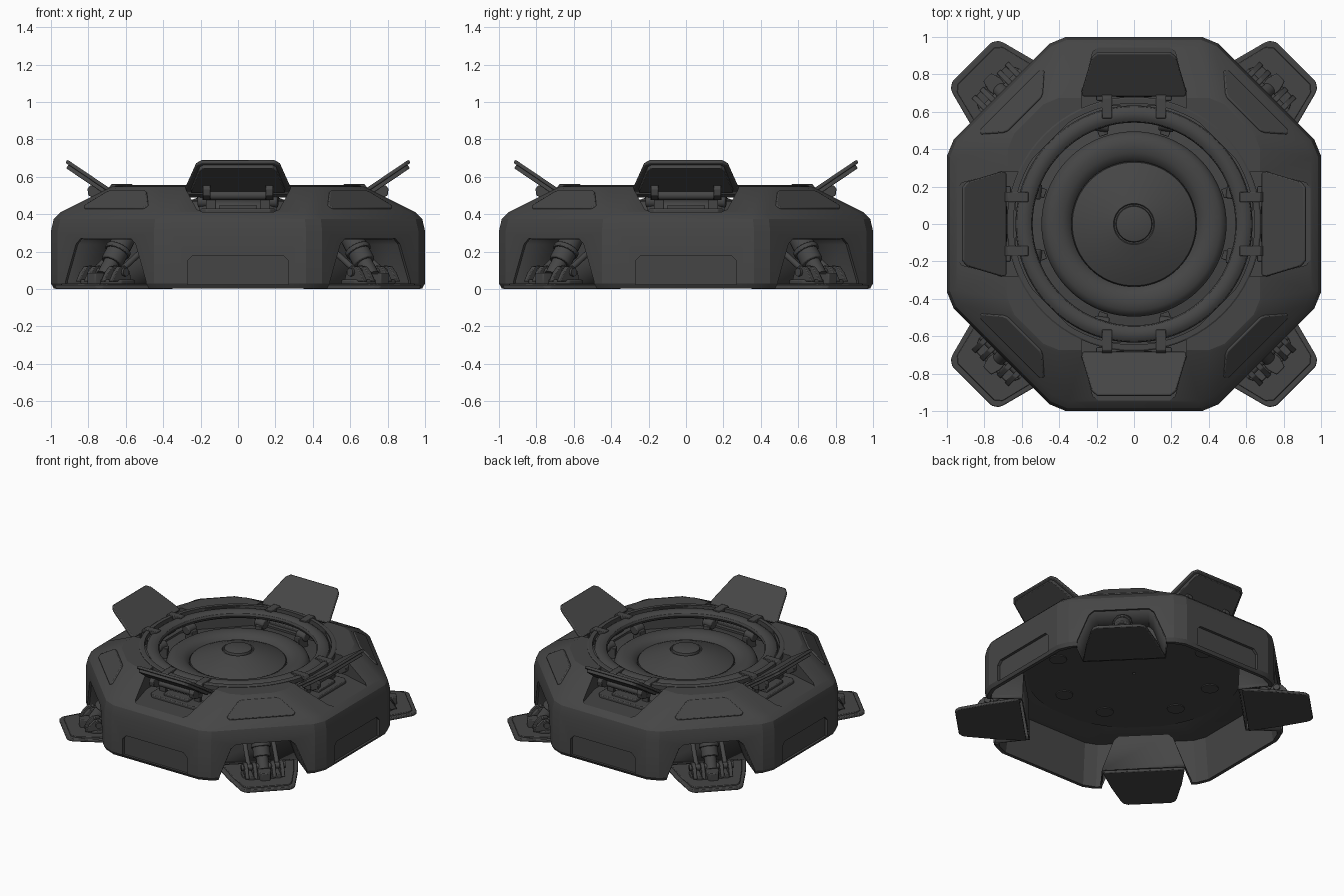
import bpy, bmesh
from math import sin, cos, pi, radians, sqrt
from mathutils import Matrix, Vector

if "Cube" in bpy.data.objects:
    bpy.data.objects.remove(bpy.data.objects["Cube"])

dark = bpy.data.materials.new("dark_grey")
dark.diffuse_color = (0.06, 0.06, 0.06, 1)
dark.use_nodes = True
dark.node_tree.nodes["Principled BSDF"].inputs["Base Color"].default_value = dark.diffuse_color
CARDINAL = [0, 90, 180, 270]
DIAGONAL = [45, 135, 225, 315]


def finish(name, bm, bevel=0.0, angle=30):
    bmesh.ops.recalc_face_normals(bm, faces=bm.faces)
    me = bpy.data.meshes.new(name)
    bm.to_mesh(me)
    bm.free()
    me.shade_smooth()
    me.set_sharp_from_angle(angle=radians(angle))
    me.materials.append(dark)
    ob = bpy.data.objects.new(name, me)
    bpy.context.collection.objects.link(ob)
    if bevel:
        m = ob.modifiers.new("bevel", 'BEVEL')
        m.width, m.segments, m.limit_method = bevel, 2, 'ANGLE'
    return ob


def frame(ang, r, z, tilt=0):
    """local x = tangent, local y = outward tilted upwards"""
    return (Matrix.Rotation(radians(ang - 90), 4, 'Z') @ Matrix.Translation((0, r, z))
            @ Matrix.Rotation(radians(tilt), 4, 'X'))


def side_frame(ang, t):
    """local x = outward, local y = up, local z = tangent"""
    return (Matrix.Rotation(radians(ang), 4, 'Z') @ Matrix.Translation((0, t, 0))
            @ Matrix.Rotation(radians(90), 4, 'X'))


def mirrored(half):
    return half + [(-x, y) for x, y in reversed(half)]


def add_slab(bm, pts, z0, z1, mat):
    lo = [bm.verts.new(mat @ Vector((x, y, z0))) for x, y in pts]
    hi = [bm.verts.new(mat @ Vector((x, y, z1))) for x, y in pts]
    n = len(pts)
    bm.faces.new(lo[::-1])
    bm.faces.new(hi)
    for i in range(n):
        bm.faces.new((lo[i], lo[(i + 1) % n], hi[(i + 1) % n], hi[i]))


def slab(name, pts, z0, z1, mat, bevel=0.006):
    bm = bmesh.new()
    add_slab(bm, pts, z0, z1, mat)
    return finish(name, bm, bevel)


def loft(name, rings, close=False, caps=False):
    bm = bmesh.new()
    vr = [[bm.verts.new(p) for p in ring] for ring in rings]
    n = len(vr[0])
    for k in range(len(vr) - (0 if close else 1)):
        a, b = vr[k], vr[(k + 1) % len(vr)]
        for i in range(n):
            bm.faces.new((a[i], a[(i + 1) % n], b[(i + 1) % n], b[i]))
    if caps:
        bm.faces.new(vr[0])
        bm.faces.new(vr[-1])
    return finish(name, bm)


def lathe(name, prof, close=False, caps=False, seg=72):
    return loft(name, [[(r * cos(2 * pi * i / seg), r * sin(2 * pi * i / seg), z)
                        for i in range(seg)] for r, z in prof], close, caps)


def rod(name, a, b, radius, bevel=0.0, seg=20):
    a, b = Vector(a), Vector(b)
    rot = (b - a).to_track_quat('Z', 'Y').to_matrix().to_4x4()
    bm = bmesh.new()
    bmesh.ops.create_cone(bm, cap_ends=True, segments=seg, radius1=radius, radius2=radius,
                          depth=(b - a).length, matrix=Matrix.Translation((a + b) / 2) @ rot)
    return finish(name, bm, bevel)


def octagon(c, d, z, s=0.05):
    """octagon with side distances c (cardinal) and d (diagonal), corners cut by s"""
    a, h, pts = d * sqrt(2) - c, s / sqrt(2), []
    for k in range(4):
        m = Matrix.Rotation(-k * pi / 2, 3, 'Z')
        for x, y in [(-a - h, c - h), (-a + s, c), (a - s, c), (a + h, c - h)]:
            pts.append(m @ Vector((x, y, z)))
    return pts


# main shell: faceted outside, open pit on top, hollow below
body = loft("body_shell", [octagon(*p) for p in [
    (.985, .985, .003), (1, 1, .03), (1, 1, .31), (.985, .985, .375), (.95, .957, .41),
    (.69, .81, .54), (.675, .795, .547), (.63, .63, .547), (.63, .63, .375),
    (.74, .74, .335), (.92, .92, .315), (.96, .96, .003)]], close=True)

# cutters: flap bays, side panel recesses, leg wells
WELL = mirrored([(.315, -.05), (.305, .04), (.225, .24), (.19, .27)])
bm = bmesh.new()
for a in CARDINAL:
    add_slab(bm, mirrored([(.28, .5), (.28, .70), (.22, .92), (.19, .945)]), .41, .7, frame(a, 0, 0))
    add_slab(bm, mirrored([(.27, .025), (.27, .15), (.24, .18)]), 0, .07, frame(a, 1.05, 0, 90))
for a in DIAGONAL:
    add_slab(bm, WELL, 0, .36, frame(a, 1.1, 0, 90))
cutter = finish("cutter", bm)
cutter.hide_render = True
mod = body.modifiers.new("cut", 'BOOLEAN')
mod.operation, mod.solver, mod.object = 'DIFFERENCE', 'EXACT', cutter
bpy.context.view_layer.objects.active = body
bpy.ops.object.modifier_apply(modifier="cut")
bpy.data.objects.remove(cutter)
body.data.set_sharp_from_angle(angle=radians(20))

# pit floor, collar and tube ring
lathe("pit_floor", [(.75, .335), (.75, .36), (.66, .395), (.01, .395), (.01, .335)], close=True)
lathe("collar", [(.645, .52), (.68, .52), (.68, .55), (.672, .555), (.645, .555)], close=True)
lathe("tube_ring", [(.588 + .046 * cos(i * pi / 6), .522 + .032 * sin(i * pi / 6))
                    for i in range(12)], close=True)

# central dome with rounded rim and top button
lathe("dome_rim", [(.495, .385), (.495, .43), (.485, .452), (.46, .47), (.42, .477), (.38, .47),
                   (.35, .455), (.335, .435), (.335, .385)], close=True)
lathe("dome", [(.335, .42), (.33, .44), (.28, .464), (.2, .495), (.11, .522), (.105, .516),
               (.098, .516), (.094, .532), (.06, .54), (.01, .542)], caps=True)

# round pads on the underside, in pairs beside each leg
for a in DIAGONAL:
    for da in (-26, 26):
        p = Matrix.Rotation(radians(a + da), 3, 'Z') @ Vector((.56, 0, .328))
        rod("underside_pad", p, p + Vector((0, 0, .03)), .06)

# raised flaps with hinges
FLAP = mirrored([(.275, 0), (.28, .03), (.225, .25), (.195, .28)])
UNDER = mirrored([(.25, .02), (.25, .04), (.205, .24), (.185, .26)])
for a in CARDINAL:
    f = frame(a, .68, .535, 34)
    slab("flap", FLAP, -.02, 0, f)
    slab("flap_lining", UNDER, -.042, -.018, f, .004)
    g = frame(a, 0, 0)
    rod("hinge_roller", g @ Vector((-.19, .72, .50)), g @ Vector((.19, .72, .50)), .024)
    slab("hinge_base", mirrored([(.2, .66), (.2, .76), (.17, .79)]), .395, .43, g)
    slab("hinge_block", mirrored([(.1, .68), (.1, .75)]), .42, .45, g)
    for t in (-.145, .145):
        slab("hinge_clip", [(.565, .535), (.565, .562), (.675, .562), (.70, .53), (.70, .42),
                            (.675, .42), (.675, .535)], -.027, .027, side_frame(a, t), .004)
        slab("hinge_arm", [(.69, .53), (.79, .555), (.805, .535), (.80, .50), (.76, .48), (.69, .475)],
             -.02, .02, side_frame(a, t * 1.15), .004)
        # rollers carrying the ring inside the pit
        rod("ring_roller", g @ Vector((t * 1.2 - .04, .535, .47)),
            g @ Vector((t * 1.2 + .04, .525, .47)), .035, .008)
        slab("roller_mount", mirrored([(.025, .50), (.025, .58)]), .39, .47,
             frame(a + t * 130, 0, 0), .004)

# corner armour panels, leg wells and feet
PANEL = mirrored([(.225, 0), (.24, .025), (.15, .13), (.125, .145)])
FOOT = mirrored([(.285, .77), (.245, .98), (.192, 1.18), (.18, 1.205), (.15, 1.225)])
FOOT_TOP = mirrored([(.25, .80), (.22, .97), (.172, 1.165), (.14, 1.195)])
for a in DIAGONAL:
    slab("corner_panel", PANEL, -.012, .02, frame(a, .933, .425, 137))
    # well housing: open-fronted tapered box
    g = frame(a, 0, 0)
    bm = bmesh.new()
    prof = [(x, max(z, .01)) for x, z in WELL]
    fr = [bm.verts.new(g @ Vector((x, .985, z))) for x, z in prof]
    bk = [bm.verts.new(g @ Vector((x * .9, .75, z))) for x, z in prof]
    for i in range(len(fr) - 1):
        bm.faces.new((fr[i], fr[i + 1], bk[i + 1], bk[i]))
    bm.faces.new(bk)
    housing = finish("well_housing", bm)
    sol = housing.modifiers.new("thick", 'SOLIDIFY')
    sol.thickness, sol.offset = .012, 0

    slab("foot_plate", FOOT, 0, .022, g)
    slab("foot_tread", FOOT_TOP, .015, .03, g, .004)
    slab("ankle_base", mirrored([(.14, .92), (.15, .96), (.15, 1.03), (.11, 1.08)]), .025, .05, g)
    # clevis lugs and pin
    for t in (-.125, -.065, .065, .125):
        slab("ankle_lug", [(.94, .04), (.96, .10), (.99, .125), (1.03, .12), (1.06, .09), (1.09, .04)],
             -.014, .014, side_frame(a, t), .004)
    rod("ankle_pin", g @ Vector((-.155, 1.0, .09)), g @ Vector((.155, 1.0, .09)), .022)
    # piston leg
    rod("piston_rod", g @ Vector((0, 1.01, .07)), g @ Vector((0, .92, .19)), .042)
    rod("piston_sleeve", g @ Vector((0, .955, .14)), g @ Vector((0, .84, .30)), .06, .006)
    rod("piston_collar", g @ Vector((0, .915, .195)), g @ Vector((0, .90, .217)), .07, .004)
    slab("toe_block", mirrored([(.04, .98), (.045, 1.06), (.03, 1.11)]), .025, .085, g)
    for t in (-.1, .1):
        rod("side_strut", g @ Vector((t, 1.0, .09)), g @ Vector((t, .80, .22)), .016)
